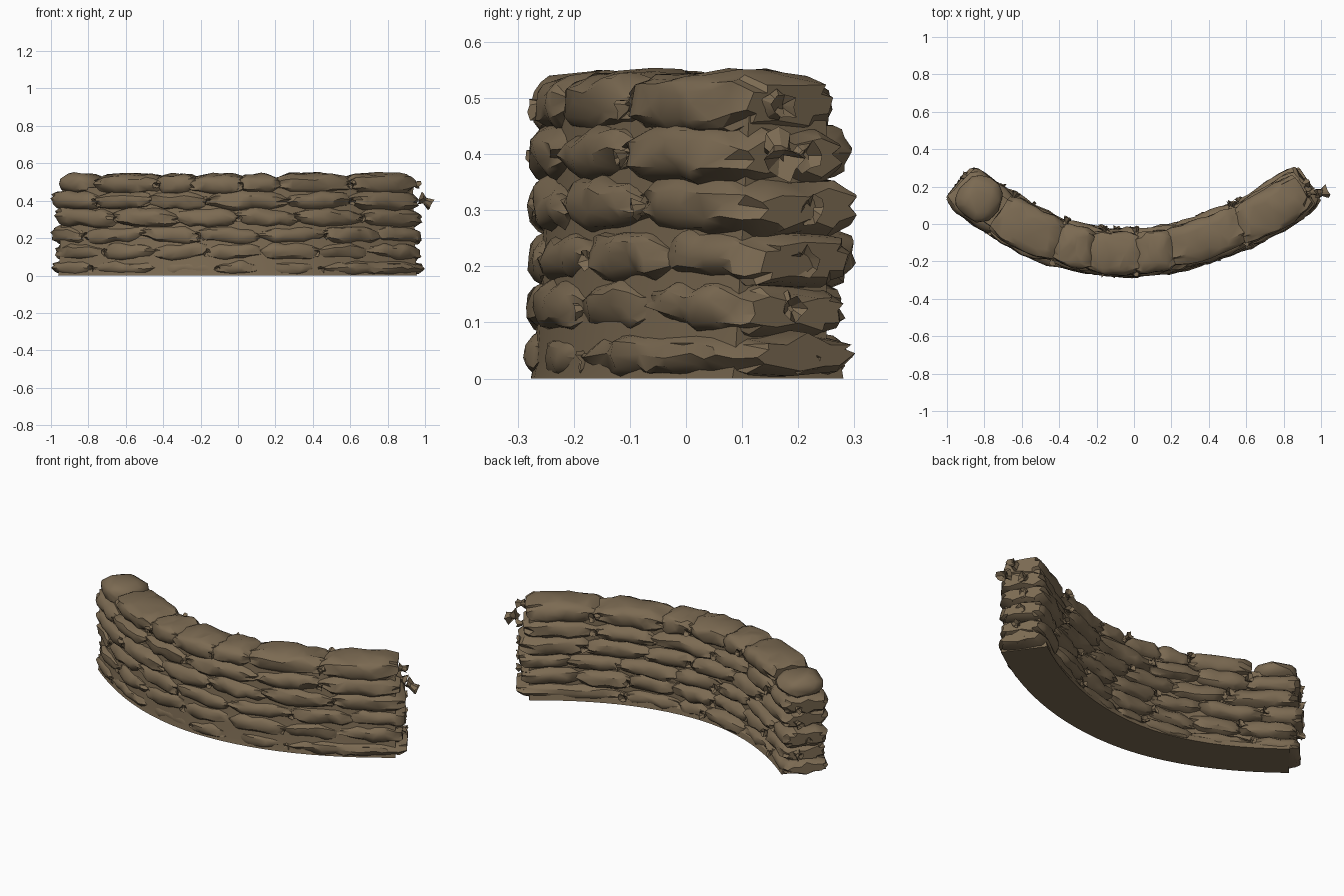
import bpy, bmesh, math, random
from mathutils import Vector, noise

if "Cube" in bpy.data.objects:
    bpy.data.objects.remove(bpy.data.objects["Cube"])

random.seed(7)
burlap = bpy.data.materials.new("brown burlap")
burlap.diffuse_color = (0.2, 0.145, 0.085, 1)
burlap.use_nodes = True
burlap.node_tree.nodes["Principled BSDF"].inputs["Base Color"].default_value = burlap.diffuse_color


def on_wall(x, side, z):
    """Point on the curved wall: x along it, side = offset toward the back."""
    a = 0.48 if x < -0.05 else 0.385
    d = x + 0.05
    n = Vector((-2 * a * d, 1, 0)).normalized()
    return Vector((x, a * d * d - 0.155, z)) + n * side


def finish(name, bm, ratio=1.0, angle=32):
    bmesh.ops.recalc_face_normals(bm, faces=bm.faces)
    me = bpy.data.meshes.new(name)
    bm.to_mesh(me)
    bm.free()
    me.materials.append(burlap)
    ob = bpy.data.objects.new(name, me)
    bpy.context.collection.objects.link(ob)
    bpy.ops.object.select_all(action='DESELECT')
    bpy.context.view_layer.objects.active = ob
    ob.select_set(True)
    if ratio < 1:
        mod = ob.modifiers.new("crumple", 'DECIMATE')
        mod.ratio = ratio
        bpy.ops.object.modifier_apply(modifier=mod.name)
    bpy.ops.object.shade_smooth_by_angle(angle=math.radians(angle))
    return ob


def skin(bm, rings):
    """Bridge closed rings of points and cap both ends."""
    vs = [[bm.verts.new(p) for p in r] for r in rings]
    n = len(vs[0])
    for a, b in zip(vs, vs[1:]):
        for i in range(n):
            bm.faces.new((a[i], a[(i + 1) % n], b[(i + 1) % n], b[i]))
    bm.faces.new(vs[0][::-1])
    bm.faces.new(vs[-1])


def sp(v, e):
    return math.copysign(abs(v) ** e, v)


def bag(name, x0, x1, z, half_w, half_h, floor=None, tilt=0.0, first=False, last=False):
    """Slumped sack between two joints, pinched and wrinkled at its ends."""
    bm = bmesh.new()
    seed = Vector([random.uniform(0, 50) for _ in range(3)])
    push = random.uniform(-0.008, 0.008)
    rings, steps, sides = [], 16, 20
    for s in range(steps + 1):
        t = -1 + 2 * s / steps
        x = (x0 + x1) / 2 + t * (x1 - x0) / 2
        blunt = (first and t < 0) or (last and t > 0)
        k = (1 - abs(t) ** (6 if blunt else 3.5) * (0.45 if blunt else 0.6))
        ring = []
        for i in range(sides):
            a = 2 * math.pi * i / sides
            w = sp(math.cos(a), 0.62) * half_w * (0.45 + 0.55 * k if blunt else 0.6 + 0.4 * k)
            h = sp(math.sin(a), 0.75) * half_h * k
            p = on_wall(x, w + push, z + h + tilt * t)
            q = p * 14 + seed
            # broad dents plus folds that grow toward the ends
            p += noise.noise_vector(q) * 0.014
            fold = math.sin(i * 2.5 + seed.x) * 0.012 * abs(t) ** 3
            p += (p - on_wall(x, push, z)).normalized() * fold
            if floor is not None:
                p.z = max(p.z, floor)
            ring.append(p)
        rings.append(ring)
    skin(bm, rings)
    return finish(name, bm, 0.42)


def tuft(name, base, direction, size):
    """Ragged gathered sack end: a flared, jagged closed skirt."""
    bm = bmesh.new()
    d = Vector(direction).normalized()
    u = d.orthogonal().normalized()
    v = d.cross(u)
    rings = []
    for dist, rad in ((-0.3, 0.55), (0.1, 0.28), (0.7, 0.6), (0.35, 0.12)):
        ring = []
        for i in range(9):
            a = 2 * math.pi * i / 9
            r = rad * random.uniform(0.6, 1.25)
            ring.append(Vector(base) + size * (d * (dist + random.uniform(-0.15, 0.2))
                        + u * math.cos(a) * r + v * math.sin(a) * r))
        rings.append(ring)
    skin(bm, rings)
    return finish(name, bm, angle=20)


# solid filling behind the bags, with the flat underside
bm = bmesh.new()
core = []
for s in range(25):
    x = -0.885 + 1.77 * s / 24
    core.append([on_wall(x, w, z) for w, z in
                 ((-0.122, 0), (0.122, 0), (0.116, 0.03), (0.085, 0.06),
                  (0.085, 0.47), (-0.085, 0.47), (-0.116, 0.03))])
skin(bm, core)
finish("wall_core", bm)

# courses of bags: joints along x, from the ground up
courses = [
    (0.040, 0.046, (-0.91, -0.72, -0.40, -0.10, 0.08, 0.41, 0.92)),
    (0.128, 0.052, (-0.90, -0.66, -0.42, -0.16, 0.11, 0.39, 0.65, 0.90)),
    (0.216, 0.053, (-0.92, -0.77, -0.47, -0.19, 0.11, 0.43, 0.70, 0.91)),
    (0.308, 0.055, (-0.90, -0.60, -0.31, 0.00, 0.29, 0.62, 0.91)),
    (0.400, 0.055, (-0.91, -0.70, -0.45, -0.16, 0.24, 0.56, 0.89)),
    (0.488, 0.056, (-0.70, -0.40, -0.23, 0.02, 0.20, 0.57, 0.88)),
]
for row, (z, h, joints) in enumerate(courses):
    n = len(joints) - 1
    for i in range(n):
        tilt = 0 if row in (0, 5) else random.uniform(-0.012, 0.012)
        width = (0.128 if row < 5 else 0.116) + random.uniform(-0.006, 0.006)
        bag(f"bag_row{row + 1}_{i + 1}", joints[i] - 0.018, joints[i + 1] + 0.018, z, width,
            h + random.uniform(-0.002, 0.004), 0.003 if row == 0 else None, tilt,
            i == 0, i == n - 1)

# rounded sack closing the left end of the top course
bm = bmesh.new()
bmesh.ops.create_icosphere(bm, subdivisions=3, radius=1)
for v in bm.verts:
    c = v.co.copy()
    v.co = on_wall(-0.825 + sp(c.x, 0.85) * 0.095, sp(c.y, 0.8) * 0.122, 0.49 + sp(c.z, 0.8) * 0.058)
    v.co += noise.noise_vector(v.co * 13) * 0.012
finish("end_bag_top", bm, 0.4)

# gathered ends sticking out of the wall ends and the back joints
for row, (z, h, joints) in enumerate(courses):
    if row not in (0, 5):
        tuft(f"tuft_left_{row + 1}", on_wall(-0.92, random.uniform(-0.06, 0.07), z),
             (-1, 0.5, -0.2), 0.04)
    tuft(f"tuft_right_{row + 1}", on_wall(0.91, random.uniform(-0.05, 0.06), z),
         (1, 0.4, -0.2), 0.045)
    for i in range(1, len(joints) - 1, 2):
        tuft(f"tuft_back_{row + 1}_{i}", on_wall(joints[i], 0.108, z),
             (random.uniform(-0.6, 0.6), 1, 0.1), 0.04)
        tuft(f"tuft_front_{row + 1}_{i}", on_wall(joints[i], -0.1, z),
             (random.uniform(-0.8, 0.8), -1, -0.3), 0.034)
tuft("tuft_right_long", on_wall(0.945, -0.075, 0.405), (1, 0.2, -0.5), 0.06)
